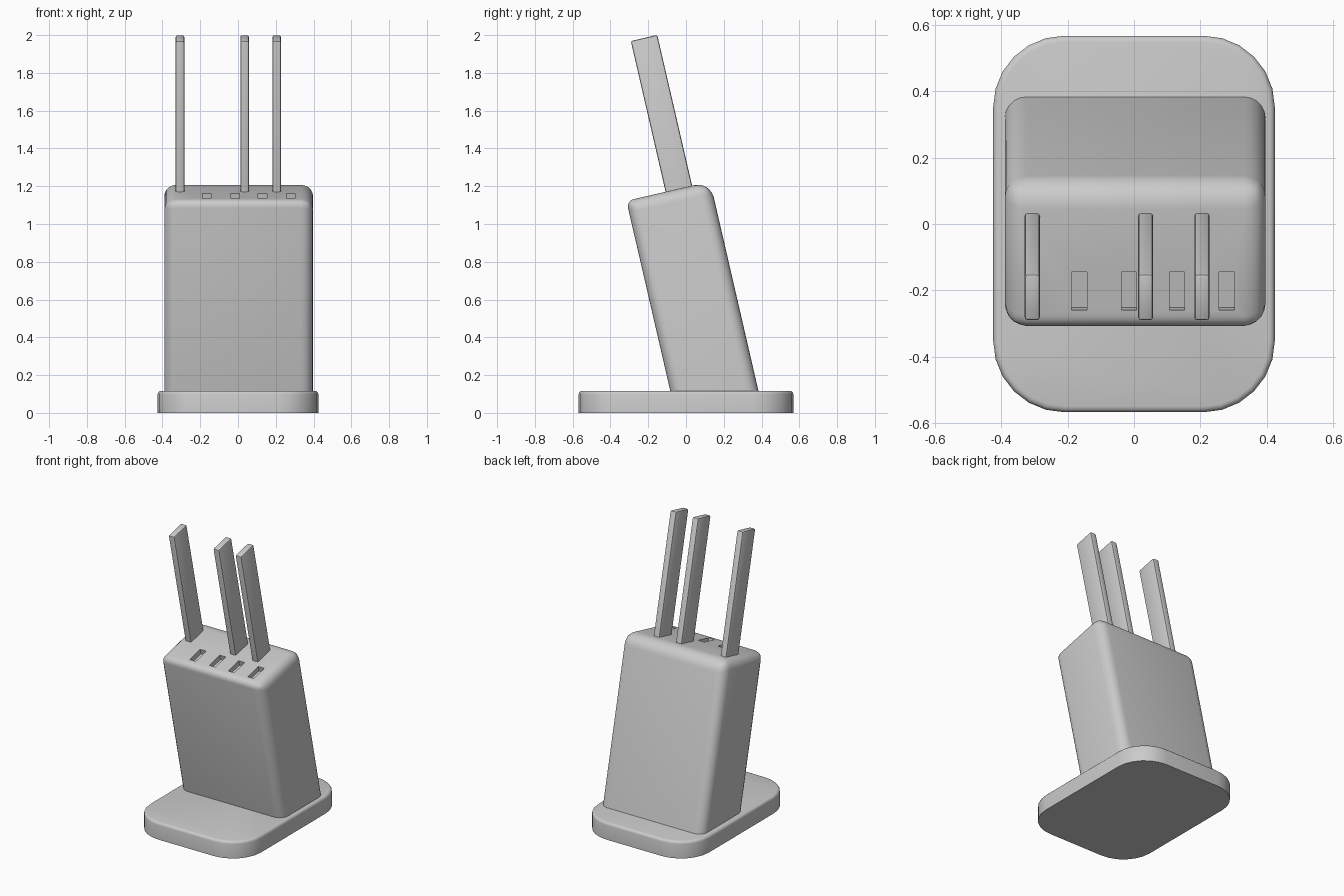
import bpy, bmesh
from math import radians, tan, cos

if "Cube" in bpy.data.objects:
    bpy.data.objects.remove(bpy.data.objects["Cube"], do_unlink=True)

TILT = radians(13)
TOP = 1.165  # height of the block's top along its leaning axis

grey = bpy.data.materials.new("plain_grey")
grey.use_nodes = True
grey.diffuse_color = (0.6, 0.6, 0.6, 1)
grey.node_tree.nodes["Principled BSDF"].inputs["Base Color"].default_value = (0.6, 0.6, 0.6, 1)


def box(name, xs, ys, zs, tilt=0.0):
    """Box between the given bounds, leaning backwards about x."""
    mesh = bpy.data.meshes.new(name)
    bm = bmesh.new()
    bmesh.ops.create_cube(bm, size=1)
    for v in bm.verts:
        v.co = [b[0] if c < 0 else b[1] for c, b in zip(v.co, (xs, ys, zs))]
    bm.to_mesh(mesh)
    bm.free()
    obj = bpy.data.objects.new(name, mesh)
    bpy.context.collection.objects.link(obj)
    obj.rotation_euler.x = tilt
    mesh.materials.append(grey)
    return obj


def edit(obj, action):
    bm = bmesh.new()
    bm.from_mesh(obj.data)
    action(bm)
    bm.to_mesh(obj.data)
    bm.free()


def bevel(bm, edges, width, segments):
    bmesh.ops.bevel(bm, geom=edges, offset=width, segments=segments,
                    profile=0.5, affect='EDGES', clamp_overlap=True)


def activate(obj):
    bpy.ops.object.select_all(action='DESELECT')
    obj.select_set(True)
    bpy.context.view_layer.objects.active = obj


def smooth(obj, angle=35):
    activate(obj)
    bpy.ops.object.shade_smooth_by_angle(angle=radians(angle))


# Base plate: round corners, then a softened top rim
def round_base(bm):
    bevel(bm, [e for e in bm.edges if abs(e.verts[0].co.z - e.verts[1].co.z) > 0.05], 0.215, 6)
    bevel(bm, [e for e in bm.edges if all(v.co.z > 0.11 for v in e.verts)], 0.018, 3)


base = box("base_plate", (-0.425, 0.425), (-0.568, 0.568), (0, 0.117))
edit(base, round_base)
smooth(base)

# Leaning block: level underside sunk in the base, rounded edges
block = box("knife_block", (-0.39, 0.397), (-0.055, 0.4), (0, TOP), TILT)


def shape_block(bm):
    weight = bm.edges.layers.float.new("bevel_weight_edge")
    for v in bm.verts:
        if v.co.z < 0.5:
            v.co.z = 0.1 / cos(TILT) - v.co.y * tan(TILT)
    for e in bm.edges:
        a, b = (v.co for v in e.verts)
        if max(a.z, b.z) < 0.5:
            e[weight] = 0
        elif min(a.z, b.z) > 0.5 and abs(a.y - b.y) < 0.01:
            e[weight] = 0.45 if a.y < 0 else 1
        else:
            e[weight] = 0.75


edit(block, shape_block)
mod = block.modifiers.new("rounding", 'BEVEL')
mod.limit_method = 'WEIGHT'
mod.width = 0.085
mod.segments = 5

# Empty slots cut into the top
cutters = []
for x in (-0.165, -0.015, 0.13, 0.28):
    cutter = box("slot_cutter", (x - 0.023, x + 0.023), (0.002, 0.12), (TOP - 0.035, TOP + 0.1), TILT)
    cutter.hide_render = True
    cutters.append(cutter)
    cut = block.modifiers.new("slot", 'BOOLEAN')
    cut.operation = 'DIFFERENCE'
    cut.solver = 'EXACT'
    cut.object = cutter
activate(block)
for name in [m.name for m in block.modifiers]:
    bpy.ops.object.modifier_apply(modifier=name)
for cutter in cutters:
    bpy.data.objects.remove(cutter, do_unlink=True)
smooth(block)

# Knife handles standing in the rear slots
for label, x in (("right", -0.307), ("middle", 0.035), ("left", 0.205)):
    handle = box("knife_handle_" + label, (x - 0.023, x + 0.023), (0.158, 0.302), (TOP - 0.05, 1.984), TILT)
    edit(handle, lambda bm: bevel(bm, [e for e in bm.edges if max(v.co.z for v in e.verts) > TOP], 0.01, 2))
    smooth(handle, 30)
